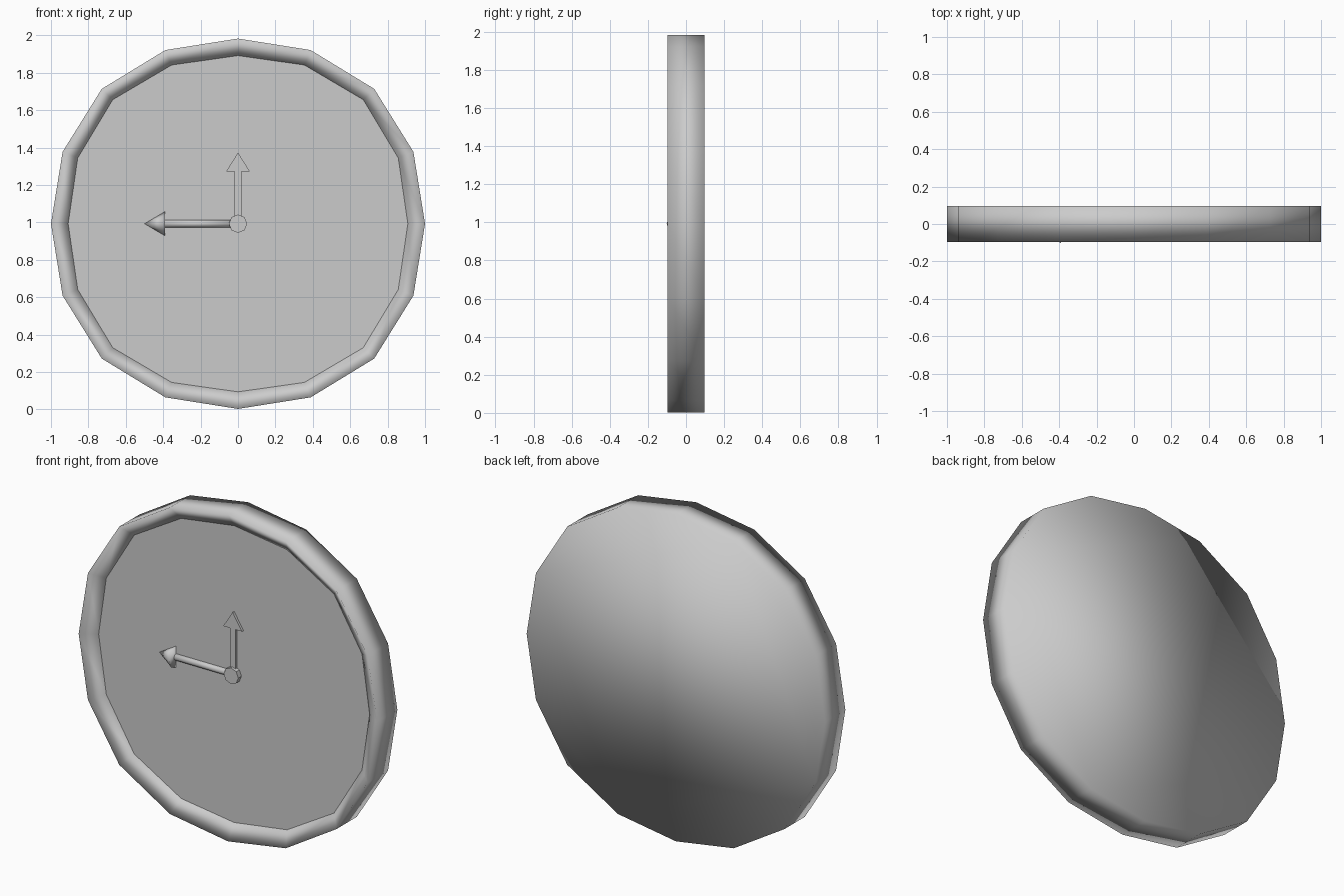
import bpy, bmesh, math
from mathutils import Matrix, Vector

cube = bpy.data.objects.get("Cube")
if cube:
    bpy.data.objects.remove(cube, do_unlink=True)

SIDES = 16
CZ = 0.993       # height of the clock centre
FACE_Y = -0.037  # plane of the dial

grey = bpy.data.materials.new("plain grey")
grey.use_nodes = True
grey.diffuse_color = (0.6, 0.6, 0.6, 1)
grey.node_tree.nodes["Principled BSDF"].inputs["Base Color"].default_value = (0.6, 0.6, 0.6, 1)


def finish(name, bm, smooth):
    bmesh.ops.recalc_face_normals(bm, faces=bm.faces)
    for f in bm.faces:
        f.smooth = smooth
    mesh = bpy.data.meshes.new(name)
    bm.to_mesh(mesh)
    bm.free()
    mesh.materials.append(grey)
    obj = bpy.data.objects.new(name, mesh)
    bpy.context.collection.objects.link(obj)
    return obj


def ring(bm, radius, y, bulge):
    """Sixteen-sided outline, slightly fuller on the diagonals."""
    verts = []
    for i in range(SIDES):
        a = math.tau * i / SIDES
        r = radius * (1 + bulge * math.sin(2 * a) ** 2)
        verts.append(bm.verts.new((r * math.cos(a), y, CZ + 0.99 * r * math.sin(a))))
    return verts


# Case: back, outer wall, sloping rim and hidden inner lip
bm = bmesh.new()
loops = [ring(bm, r, y, b) for r, y, b in
         [(1, 0.097, 0.03), (1, -0.097, 0.03), (0.908, FACE_Y, 0.043), (0.908, 0, 0.043)]]
for a, b in zip(loops, loops[1:]):
    for i in range(SIDES):
        j = (i + 1) % SIDES
        bm.faces.new((a[i], a[j], b[j], b[i]))
bm.faces.new(loops[0])
bm.faces.new(loops[-1])
finish("clock_case", bm, True)

# Dial
bm = bmesh.new()
dial = bm.faces.new(ring(bm, 0.908, FACE_Y, 0.043))
dial.normal_update()
if dial.normal.y > 0:
    dial.normal_flip()
mesh_face = bmesh.ops.extrude_face_region(bm, geom=[dial])
bmesh.ops.translate(bm, vec=(0, 0.02, 0),
                    verts=[v for v in mesh_face["geom"] if isinstance(v, bmesh.types.BMVert)])
finish("dial", bm, False)


def cone(bm, r1, r2, start, end, segments=8):
    """Tapered round piece between two points."""
    start, end = Vector(start), Vector(end)
    axis = end - start
    turn = axis.to_track_quat("Z", "Y").to_matrix().to_4x4()
    bmesh.ops.create_cone(bm, cap_ends=True, segments=segments, radius1=r1, radius2=r2,
                          depth=axis.length,
                          matrix=Matrix.Translation((start + end) / 2) @ turn)


# Round sideways hand with a cone tip
bm = bmesh.new()
cone(bm, 0.02, 0.02, (0, FACE_Y, CZ), (-0.4, FACE_Y, CZ))
cone(bm, 0.065, 0, (-0.39, FACE_Y, CZ), (-0.5, FACE_Y, CZ))
finish("long_hand", bm, True)

# Flat upright hand
bm = bmesh.new()
half = [(0.018, 0), (0.018, 0.28), (0.063, 0.28), (0, 0.38)]
outline = half + [(-x, z) for x, z in reversed(half[:-1])]
front = bm.faces.new([bm.verts.new((x, FACE_Y - 0.015, CZ + z)) for x, z in outline])
back = bmesh.ops.extrude_face_region(bm, geom=[front])
bmesh.ops.translate(bm, vec=(0, 0.03, 0),
                    verts=[v for v in back["geom"] if isinstance(v, bmesh.types.BMVert)])
finish("short_hand", bm, False)

# Hub
bm = bmesh.new()
cone(bm, 0.049, 0.049, (0, FACE_Y + 0.03, CZ), (0, FACE_Y - 0.03, CZ))
finish("hub", bm, False)
